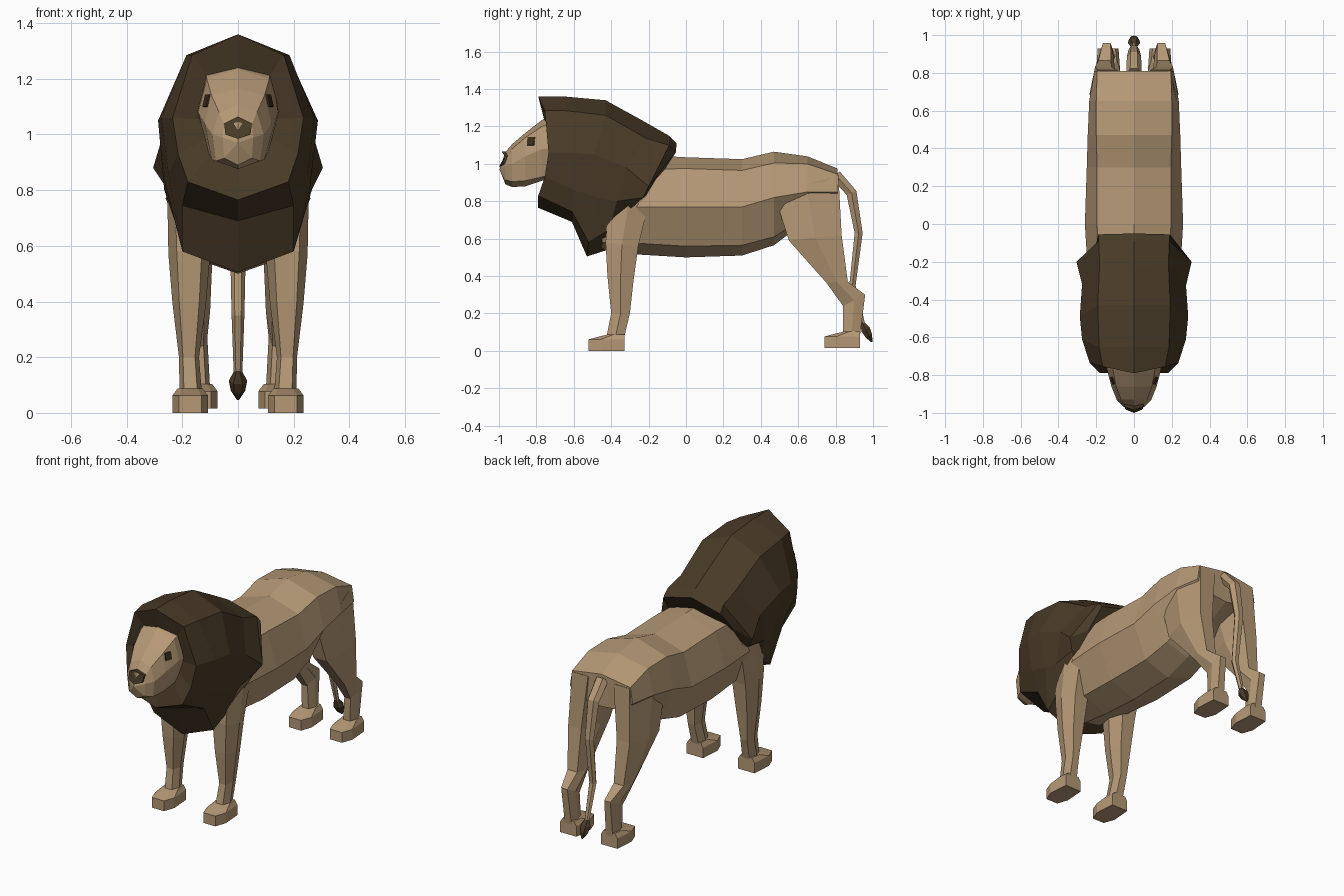
import bpy, bmesh, math
from mathutils import Vector
from mathutils.bvhtree import BVHTree

if "Cube" in bpy.data.objects:
    bpy.data.objects.remove(bpy.data.objects["Cube"])


def material(name, rgb):
    m = bpy.data.materials.new(name)
    m.diffuse_color = (*rgb, 1)
    m.use_nodes = True
    m.node_tree.nodes["Principled BSDF"].inputs["Base Color"].default_value = m.diffuse_color
    return m


FUR = material("tan fur", (0.46, 0.315, 0.18))
DARK = material("dark brown hair", (0.066, 0.043, 0.02))
EYE = material("eye brown", (0.04, 0.026, 0.012))


def loft(name, rings, mat, tip=None, mirror=False):
    """Skin closed rings of points; the last cap may be a fan to a tip."""
    bm = bmesh.new()
    vs = [[bm.verts.new(p) for p in r] for r in rings]
    n = len(vs[0])
    for a, b in zip(vs, vs[1:]):
        for i in range(n):
            j = (i + 1) % n
            bm.faces.new((a[i], a[j], b[j], b[i]))
    bm.faces.new(vs[0])
    if tip:
        t = bm.verts.new(tip)
        for i in range(n):
            bm.faces.new((vs[-1][i], vs[-1][(i + 1) % n], t))
    else:
        bm.faces.new(vs[-1])
    bmesh.ops.recalc_face_normals(bm, faces=bm.faces[:])
    me = bpy.data.meshes.new(name)
    bm.to_mesh(me)
    bm.free()
    me.materials.append(mat)
    ob = bpy.data.objects.new(name, me)
    bpy.context.collection.objects.link(ob)
    if mirror:
        ob.modifiers.new("mirror", "MIRROR")
    return ob


def sym(half):
    """Close a half outline that starts and ends on the centre line."""
    return list(half) + [(-x, y, z) for x, y, z in reversed(half[1:-1])]


def section(y, top, sx, sz, mx, mz, lx, lz, bottom):
    return sym([(0, y, top), (sx, y, sz), (mx, y, mz), (lx, y, lz), (0, y, bottom)])


# torso
loft("body", [section(*r) for r in (
    (-.45, .95, .15, .90, .20, .75, .13, .58, .54),
    (-.25, 1.05, .19, .97, .245, .77, .16, .575, .515),
    (0, 1.035, .195, .975, .26, .77, .17, .56, .50),
    (.30, 1.025, .195, .965, .25, .77, .165, .565, .51),
    (.47, 1.065, .20, 1.005, .245, .82, .15, .61, .565),
    (.65, 1.04, .20, 1.0, .237, .85, .12, .72, .70),
    (.81, .975, .195, .945, .21, .85, .12, .79, .78))], FUR)

# head, tapering to the muzzle
head = loft("head", [section(*r) for r in (
    (-.65, 1.29, .12, 1.25, .15, 1.08, .11, .95, .93),
    (-.77, 1.235, .112, 1.20, .143, 1.08, .105, .93, .91),
    (-.86, 1.165, .095, 1.14, .12, 1.04, .095, .91, .88),
    (-.93, 1.105, .068, 1.08, .092, 1.0, .08, .905, .876))]
    + [sym([(0, -.968, 1.06), (.05, -.955, 1.037), (.055, -.968, .99),
            (.05, -.965, .915), (0, -.965, .89)])], FUR, tip=(0, -.997, .97))

# nose
nose = [(0, -.985, 1.065), (.05, -.968, 1.04), (.045, -.982, 1.0), (0, -1, .985)]
loft("nose", [sym([(x, -.94, z) for x, y, z in nose]), sym(nose)], DARK)

# eyes: thin plates lying on the head surface
tree = BVHTree.FromPolygons([v.co for v in head.data.vertices],
                            [p.vertices[:] for p in head.data.polygons])
for side in (-1, 1):
    p, n, _, _ = tree.find_nearest(Vector((side * .115, -.83, 1.122)))
    bpy.ops.mesh.primitive_cube_add(size=1, location=p + n * .002)
    eye = bpy.context.object
    eye.name = "eye"
    eye.scale = (.04, .045, .008)
    eye.rotation_euler = n.to_track_quat('Z', 'Y').to_euler()
    eye.data.materials.append(EYE)

# mane, from shoulders to the hollow round the face
loft("mane", [sym(r) for r in (
    [(0, -.05, 1.11), (.19, -.055, 1.06), (.21, -.15, .94), (.2, -.2, .84), (.15, -.28, .75), (0, -.35, .65)],
    [(0, -.09, 1.15), (.187, -.09, 1.10), (.305, -.2, .88), (.265, -.23, .82), (.19, -.31, .75), (0, -.36, .6)],
    [(0, -.23, 1.23), (.182, -.21, 1.135), (.275, -.32, .98), (.265, -.37, .8), (.215, -.41, .65), (0, -.42, .54)],
    [(0, -.43, 1.34), (.192, -.43, 1.26), (.287, -.49, 1.05), (.26, -.47, .82), (.2, -.52, .58), (0, -.53, .505)],
    [(0, -.65, 1.36), (.185, -.65, 1.285), (.275, -.61, 1.06), (.25, -.6, .86), (.2, -.61, .745), (0, -.61, .69)],
    [(0, -.79, 1.36), (.165, -.755, 1.285), (.235, -.735, 1.06), (.215, -.755, .93), (.18, -.79, .83), (0, -.79, .765)],
)], DARK, tip=(0, -.71, 1.05))


def leg_ring(yf, zf, yb, zb, xi, xo):
    """Six-sided leg section: narrower front and back, full width mid."""
    d = (xo - xi) * .2
    ym, zm = (yf + yb) / 2, (zf + zb) / 2
    return [(xi + d, yf, zf), (xo - d, yf, zf), (xo, ym, zm),
            (xo - d, yb, zb), (xi + d, yb, zb), (xi, ym, zm)]


# legs
loft("front_legs", [leg_ring(*r) for r in (
    (-.41, .84, -.19, .83, .12, .255),
    (-.43, .58, -.255, .56, .10, .25),
    (-.42, .40, -.28, .38, .115, .235),
    (-.40, .20, -.30, .20, .14, .212),
    (-.425, .075, -.33, .075, .13, .21))], FUR, mirror=True)
loft("hind_legs", [leg_ring(*r) for r in (
    (.47, .84, .815, .94, .05, .228),
    (.55, .59, .832, .62, .09, .235),
    (.75, .365, .865, .37, .10, .21),
    (.84, .24, .958, .30, .11, .178),
    (.84, .08, .93, .08, .10, .175))], FUR, mirror=True)


def paw(name, cx, front, back, z0):
    def ring(k, yf, yb, z):
        ym = yf + (yb - yf) * .35
        return [(cx - .04 * k, yf, z), (cx + .04 * k, yf, z), (cx + .064 * k, ym, z),
                (cx + .055 * k, yb, z), (cx - .055 * k, yb, z), (cx - .064 * k, ym, z)]
    loft(name, [ring(1, front, back, z0), ring(1, front, back, z0 + .062),
                ring(.7, front + .1, back, z0 + .088)], FUR, mirror=True)


paw("front_paws", .172, -.52, -.33, 0)
paw("hind_paws", .137, .74, .93, .015)


def tube(name, path, mat):
    """Six-sided tube along points (y, z, radius) in the side plane."""
    rings = []
    for i, (y, z, r) in enumerate(path):
        a, b = path[max(i - 1, 0)], path[min(i + 1, len(path) - 1)]
        t = Vector((0, b[0] - a[0], b[1] - a[1])).normalized()
        side = Vector((0, -t.z, t.y))
        rings.append([Vector((r * math.cos(k * math.pi / 3), y, z))
                      + side * r * .85 * math.sin(k * math.pi / 3) for k in range(6)])
    loft(name, rings, mat)


# tail and its tuft
tube("tail", [(.80, .94, .04), (.885, .845, .038), (.923, .63, .029),
              (.89, .35, .023), (.95, .13, .015)], FUR)
tube("tail_tuft", [(.94, .155, .012), (.96, .115, .033), (.978, .08, .026),
                   (.994, .047, .004)], DARK)
